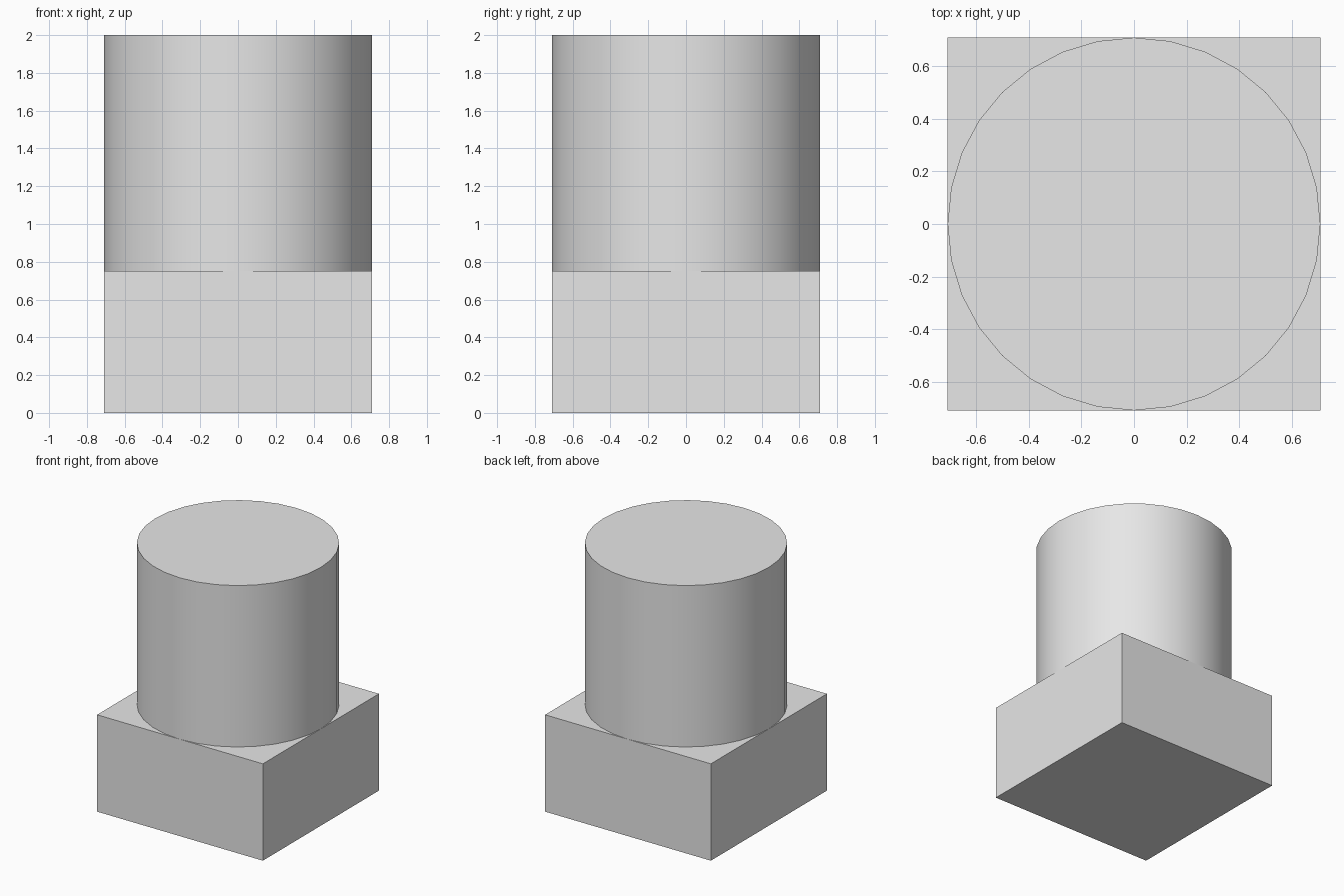
import bpy

cube = bpy.data.objects.get("Cube")
if cube:
    bpy.data.objects.remove(cube, do_unlink=True)

WIDTH = 1.42
BASE_HEIGHT = 0.75
TOTAL_HEIGHT = 2.0

# Single plain grey material
grey = bpy.data.materials.new("light_grey")
grey.use_nodes = True
colour = (0.8, 0.8, 0.8, 1.0)
grey.diffuse_color = colour
grey.node_tree.nodes["Principled BSDF"].inputs["Base Color"].default_value = colour


def finish(name):
    obj = bpy.context.object
    obj.name = name
    obj.data.materials.append(grey)
    return obj


# Square base block
bpy.ops.mesh.primitive_cube_add(size=1, location=(0, 0, BASE_HEIGHT / 2))
base = finish("base_block")
base.scale = (WIDTH, WIDTH, BASE_HEIGHT)
bpy.ops.object.transform_apply(location=False, rotation=False, scale=True)

# Round column standing on the block
height = TOTAL_HEIGHT - BASE_HEIGHT
bpy.ops.mesh.primitive_cylinder_add(
    vertices=32, radius=WIDTH / 2, depth=height,
    location=(0, 0, BASE_HEIGHT + height / 2))
finish("round_column")
bpy.ops.object.shade_smooth_by_angle()
